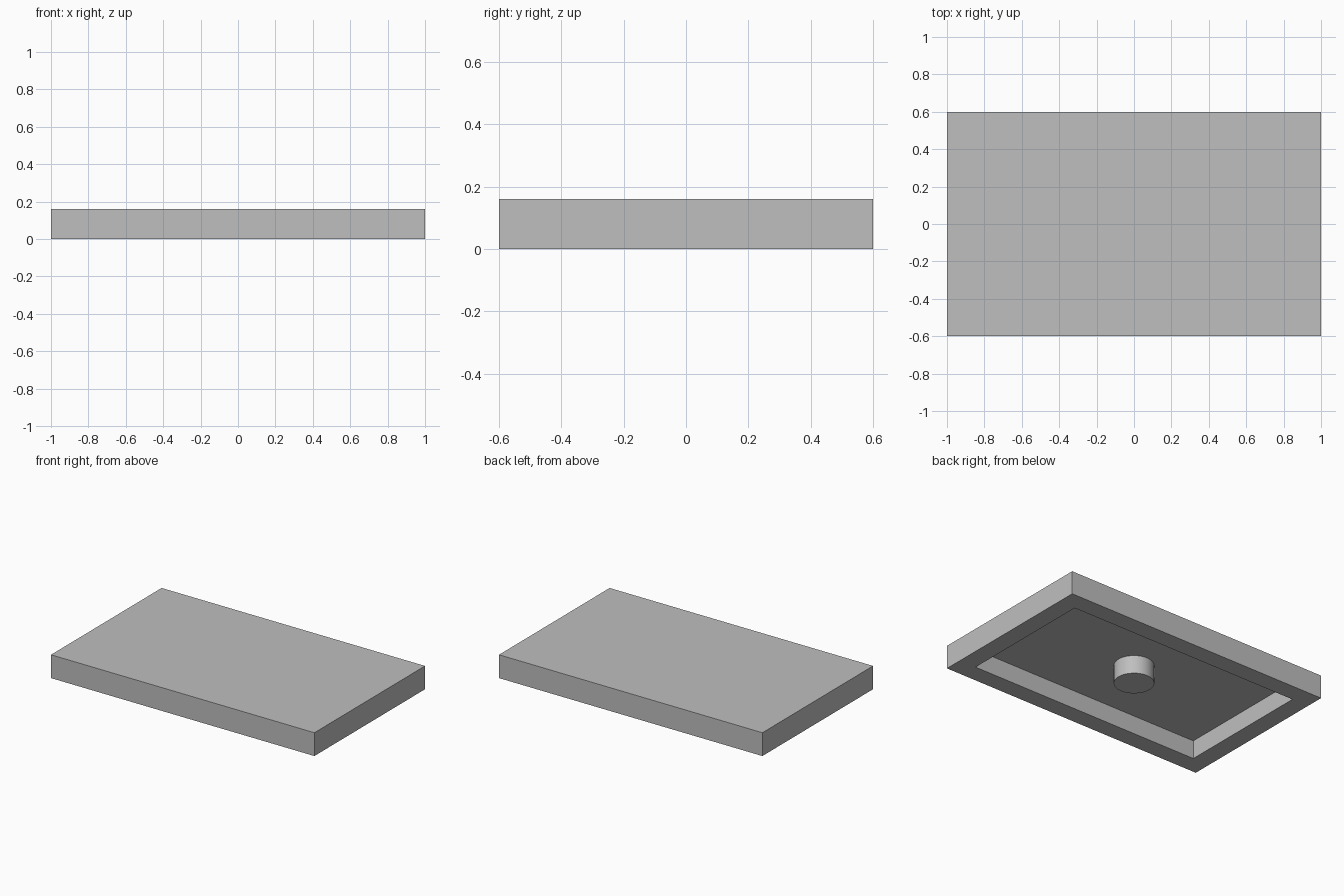
import bpy
import bmesh
import math
from mathutils import Vector

cube = bpy.data.objects.get("Cube")
if cube:
    bpy.data.objects.remove(cube, do_unlink=True)

LENGTH, WIDTH, HEIGHT = 2.0, 1.2, 0.16
WALL, DEPTH = 0.125, 0.125
STUD_RADIUS = 0.125

grey = bpy.data.materials.new("plain grey")
grey.use_nodes = True
colour = (0.52, 0.52, 0.52, 1)
grey.diffuse_color = colour
grey.node_tree.nodes["Principled BSDF"].inputs["Base Color"].default_value = colour


def add_object(name, bm):
    bmesh.ops.recalc_face_normals(bm, faces=bm.faces)
    mesh = bpy.data.meshes.new(name)
    bm.to_mesh(mesh)
    bm.free()
    mesh.materials.append(grey)
    obj = bpy.data.objects.new(name, mesh)
    bpy.context.collection.objects.link(obj)
    return obj


# Rectangular shell, hollowed from the underside
bm = bmesh.new()
bmesh.ops.create_cube(bm, size=1)
bmesh.ops.scale(bm, vec=(LENGTH, WIDTH, HEIGHT), verts=bm.verts)
bmesh.ops.translate(bm, vec=(0, 0, HEIGHT / 2), verts=bm.verts)
bm.normal_update()
underside = min(bm.faces, key=lambda f: f.calc_center_median().z)
bmesh.ops.inset_region(bm, faces=[underside], thickness=WALL, use_even_offset=True)
result = bmesh.ops.extrude_discrete_faces(bm, faces=[underside])
bmesh.ops.translate(bm, vec=Vector((0, 0, DEPTH)), verts=result["faces"][0].verts)
add_object("hollow_shell", bm)

# Round stud hanging from the ceiling of the recess
bm = bmesh.new()
bmesh.ops.create_cone(bm, cap_ends=True, segments=48, radius1=STUD_RADIUS,
                      radius2=STUD_RADIUS, depth=DEPTH)
bmesh.ops.translate(bm, vec=(0, 0, DEPTH / 2), verts=bm.verts)
stud = add_object("centre_stud", bm)
bpy.ops.object.select_all(action="DESELECT")
stud.select_set(True)
bpy.context.view_layer.objects.active = stud
bpy.ops.object.shade_smooth_by_angle(angle=math.radians(30))
